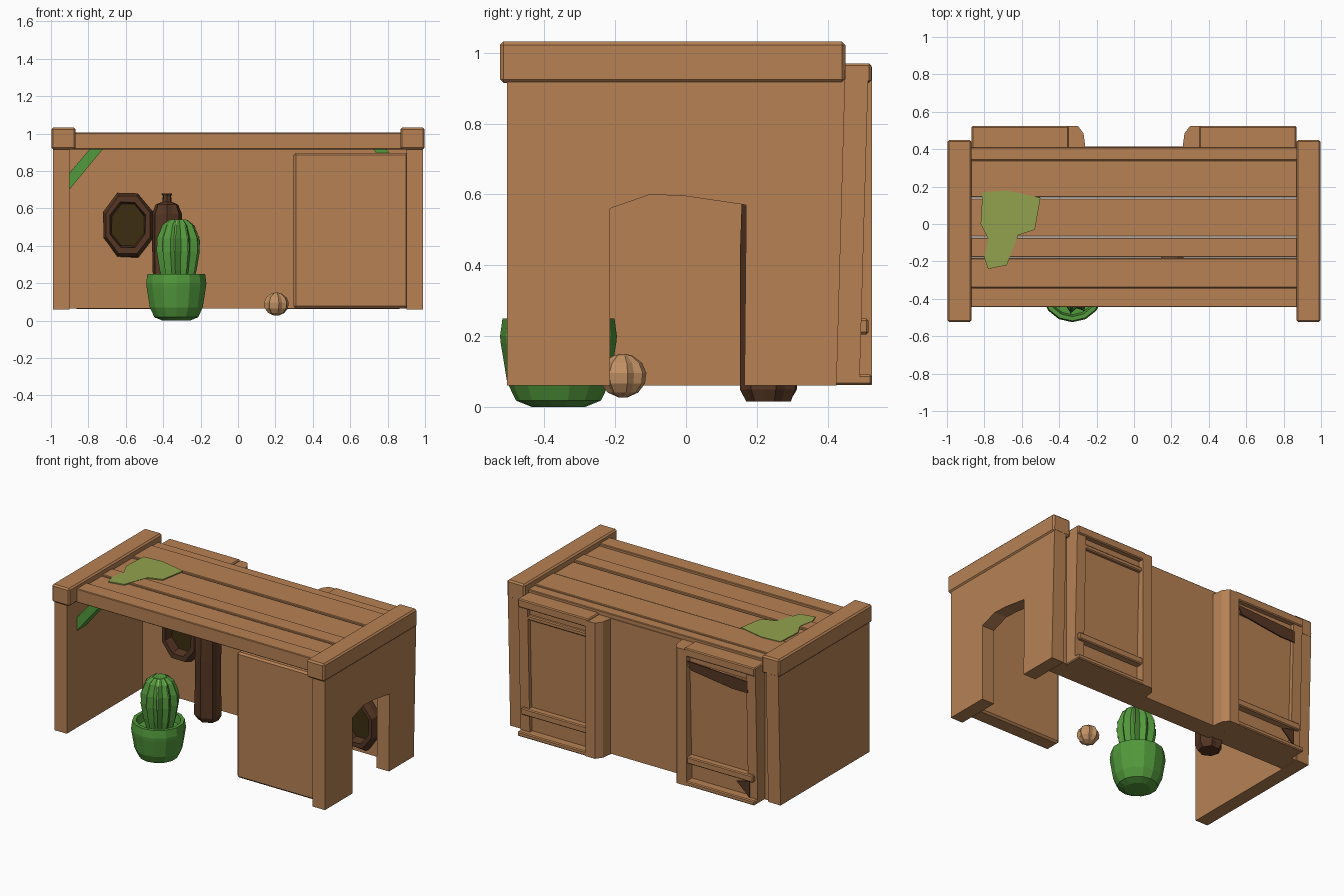
import bpy, bmesh, math, random
from mathutils import Matrix, Vector

if "Cube" in bpy.data.objects:
    bpy.data.objects.remove(bpy.data.objects["Cube"])

random.seed(4)


def material(name, rgb):
    m = bpy.data.materials.new(name)
    m.diffuse_color = (*rgb, 1)
    m.use_nodes = True
    m.node_tree.nodes["Principled BSDF"].inputs["Base Color"].default_value = m.diffuse_color
    return m


WOOD = material("warm wood", (0.47, 0.22, 0.088))
DARK = material("dark bark", (0.092, 0.037, 0.017))
HOLLOW = material("hollow olive brown", (0.045, 0.026, 0.005))
GREEN = material("plant green", (0.085, 0.32, 0.045))
SPINE = material("pale green rib", (0.20, 0.44, 0.10))
CLOTH = material("olive green", (0.29, 0.36, 0.075))
TAN = material("tan", (0.55, 0.29, 0.13))


def finish(name, bm, mats, bevel=0):
    bmesh.ops.recalc_face_normals(bm, faces=bm.faces)
    me = bpy.data.meshes.new(name)
    bm.to_mesh(me)
    bm.free()
    ob = bpy.data.objects.new(name, me)
    bpy.context.collection.objects.link(ob)
    for m in mats:
        me.materials.append(m)
    if bevel:
        mod = ob.modifiers.new("soft_edge", 'BEVEL')
        mod.width, mod.segments = bevel, 1
    return ob


def box(name, x, y, z, mat=WOOD, bevel=0.008):
    bm = bmesh.new()
    bmesh.ops.create_cube(bm, size=1)
    for v in bm.verts:
        v.co = Vector(((a + b) / 2 + c * (b - a) for (a, b), c in zip((x, y, z), v.co)))
    return finish(name, bm, [mat], bevel)


def prism(name, points, axis, lo, hi, mat=WOOD, bevel=0):
    """Extrude a 2D outline along an axis (0 = x, 1 = y, 2 = z)."""
    bm = bmesh.new()
    rings = []
    for d in (lo, hi):
        ring = []
        for p in points:
            co = list(p)
            co.insert(axis, d)
            ring.append(bm.verts.new(co))
        rings.append(ring)
        bm.faces.new(ring)
    n = len(points)
    for i in range(n):
        bm.faces.new((rings[0][i], rings[0][(i + 1) % n], rings[1][(i + 1) % n], rings[1][i]))
    return finish(name, bm, [mat], bevel)


def lathe(name, profile, n, mats, pos, groove=1.0, jitter=0, rule=None, matrix=None):
    """Turn (radius, height) pairs about z; odd columns are pulled in by groove."""
    bm = bmesh.new()
    rings = []
    for r, h in profile:
        ring = []
        for i in range(n):
            a = 2 * math.pi * (i + 0.5) / n
            k = r * (groove if i % 2 else 1) * (1 + random.uniform(-jitter, jitter))
            ring.append(bm.verts.new((k * math.cos(a), k * math.sin(a), h)))
        rings.append(ring)
    for a, b in zip(rings, rings[1:]):
        for i in range(n):
            j = (i + 1) % n
            bm.faces.new((a[i], a[j], b[j], b[i]))
    bm.faces.new(rings[0])
    bm.faces.new(rings[-1])
    if rule:
        for f in bm.faces:
            f.material_index = rule(f.calc_center_median())
    if matrix:
        bmesh.ops.transform(bm, matrix=matrix, verts=bm.verts)
    bmesh.ops.translate(bm, vec=pos, verts=bm.verts)
    return finish(name, bm, mats)


# Side panels: left one solid, right one with an arched doorway
outer = [(0.425, 0.06), (0.45, 0.95), (-0.505, 0.95), (-0.505, 0.06)]
arch = [(-0.215, 0.06), (-0.215, 0.56), (-0.10, 0.60), (0.0, 0.595), (0.17, 0.57), (0.165, 0.06)]
prism("left_side_panel", outer, 0, -0.99, -0.90)
prism("right_side_panel", outer + arch, 0, 0.90, 0.99)

# Rails capping the side panels
for name, s in (("left", -1), ("right", 1)):
    box(name + "_top_rail", sorted((s * 0.868, s * 0.998)), (-0.525, 0.45), (0.915, 1.032), bevel=0.010)

# Tabletop planks: narrow gaps between the middle ones only
edges = [-0.445, -0.34, -0.18, -0.07, 0.14, 0.34, 0.41]
gaps = [0, 0, 0.002, 0.003, 0.003, 0, 0]
heights = [1.005, 0.99, 0.997, 0.988, 0.995, 0.988]
for i, top in enumerate(heights):
    box(f"top_plank_{i + 1}", (-0.89, 0.89), (edges[i] + gaps[i], edges[i + 1] - gaps[i + 1]),
        (0.915, top), bevel=0.004)

# Cloth patch lying on the planks
prism("moss_patch", [(-0.81, 0.17), (-0.68, 0.18), (-0.50, 0.14), (-0.53, -0.03), (-0.62, -0.06),
                     (-0.68, -0.22), (-0.78, -0.24), (-0.80, -0.18), (-0.78, -0.08), (-0.82, 0.0)],
      2, 0.992, 0.999, CLOTH)

# Back wall and front panel
box("back_wall", (-0.91, 0.91), (0.285, 0.415), (0.065, 0.96), bevel=0)
box("front_panel", (0.297, 0.91), (-0.44, -0.33), (0.065, 0.897), bevel=0.012)

# Back doors: sloping slab, thick inner post, thin outer stile and rails
slab = [(0.40, 0.065), (0.465, 0.065), (0.49, 0.95), (0.40, 0.95)]
post = [(0.26, 0.41), (0.27, 0.485), (0.30, 0.525), (0.37, 0.525), (0.37, 0.41)]
stile = [(0.40, 0.07), (0.49, 0.07), (0.515, 0.95), (0.40, 0.95)]


def flip(s, lo, hi):
    return sorted((s * lo, s * hi))


for side, s in (("left", -1), ("right", 1)):
    prism(side + "_door_panel", slab, 0, *flip(s, 0.30, 0.86))
    prism(side + "_door_post", [(s * x, y) for x, y in post], 2, 0.062, 0.96)
    prism(side + "_door_stile", stile, 0, *flip(s, 0.80, 0.868))
    box(side + "_door_head", flip(s, 0.35, 0.868), (0.40, 0.523), (0.915, 0.97), bevel=0.006)
    box(side + "_door_top_rail", flip(s, 0.36, 0.81), (0.45, 0.508), (0.84, 0.87), bevel=0.006)
    box(side + "_door_low_rail", flip(s, 0.36, 0.85), (0.44, 0.515), (0.205, 0.25), bevel=0.006)
    box(side + "_door_sill", flip(s, 0.35, 0.868), (0.40, 0.525), (0.062, 0.092), bevel=0.006)

# Dark worn patches on one door
prism("door_top_stain", [(-0.37, 0.885), (-0.40, 0.83), (-0.70, 0.79), (-0.81, 0.79), (-0.81, 0.865)],
      1, 0.509, 0.516, DARK)
prism("door_bottom_stain", [(-0.72, 0.18), (-0.815, 0.095), (-0.815, 0.205)], 1, 0.494, 0.501, DARK)

# Green corner braces under the top
for side, s in (("left", -1), ("right", 1)):
    prism(side + "_corner_brace", [(s * 0.91, 0.69), (s * 0.91, 0.78), (s * 0.79, 0.92), (s * 0.72, 0.92)],
          1, -0.40, -0.30, GREEN)

# Hollow oval frames on the back wall (axis turned to face the front)
turn = Matrix.Diagonal((0.82, 1, 1.06, 1)) @ Matrix.Rotation(math.radians(90), 4, 'X')
frame = [(0.175, 0.0), (0.175, 0.04), (0.155, 0.075), (0.125, 0.075), (0.112, 0.015)]
for name, x, z in (("left", -0.59, 0.512), ("right", 0.71, 0.28)):
    lathe(name + "_hollow", frame, 8, [DARK, HOLLOW], (x, 0.288, z), jitter=0.03, matrix=turn,
          rule=lambda c: int(math.hypot(c.x, c.y) < 0.02 and c.z > 0.01))

# Bark post standing near the back wall
lathe("bark_post", [(0.065, 0.015), (0.085, 0.05), (0.08, 0.25), (0.085, 0.42), (0.08, 0.57),
                    (0.062, 0.62), (0.026, 0.635), (0.022, 0.665), (0.030, 0.68)],
      14, [DARK], (-0.38, 0.235, 0), groove=0.86, jitter=0.04)

# Plant pot
lathe("plant_pot", [(0.075, 0.0), (0.12, 0.018), (0.145, 0.07), (0.163, 0.18), (0.165, 0.20),
                    (0.158, 0.25), (0.135, 0.25), (0.125, 0.20)], 14, [GREEN], (-0.33, -0.36, 0))

# Ribbed cactus with paler ridge strips
lathe("cactus", [(0.075, 0.18), (0.10, 0.27), (0.117, 0.37), (0.114, 0.44), (0.085, 0.51),
                 (0.045, 0.54), (0.012, 0.535)], 20, [GREEN], (-0.32, -0.36, 0), groove=0.78)
for i in range(10):
    a = 2 * math.pi * (2 * i + 0.5) / 20
    d, t = Vector((math.cos(a), math.sin(a), 0)), Vector((-math.sin(a), math.cos(a), 0)) * 0.004
    bm = bmesh.new()
    rows = []
    for r, h in ((0.117, 0.37), (0.114, 0.44), (0.085, 0.51), (0.045, 0.54)):
        c = Vector((-0.32, -0.36, h)) + d * (r + 0.002)
        rows.append((bm.verts.new(c - t), bm.verts.new(c + t)))
    for p, q in zip(rows, rows[1:]):
        bm.faces.new((p[0], p[1], q[1], q[0]))
    finish(f"cactus_ridge_{i + 1}", bm, [SPINE])

# Small ribbed ball on the floor
ball = [(0.068 * math.sin(t), -0.062 * math.cos(t)) for t in (0.2, 0.7, 1.2, 1.7, 2.2, 2.7, 3.0)]
lathe("ribbed_ball", ball, 16, [TAN], (0.205, -0.178, 0.088), groove=0.84)
